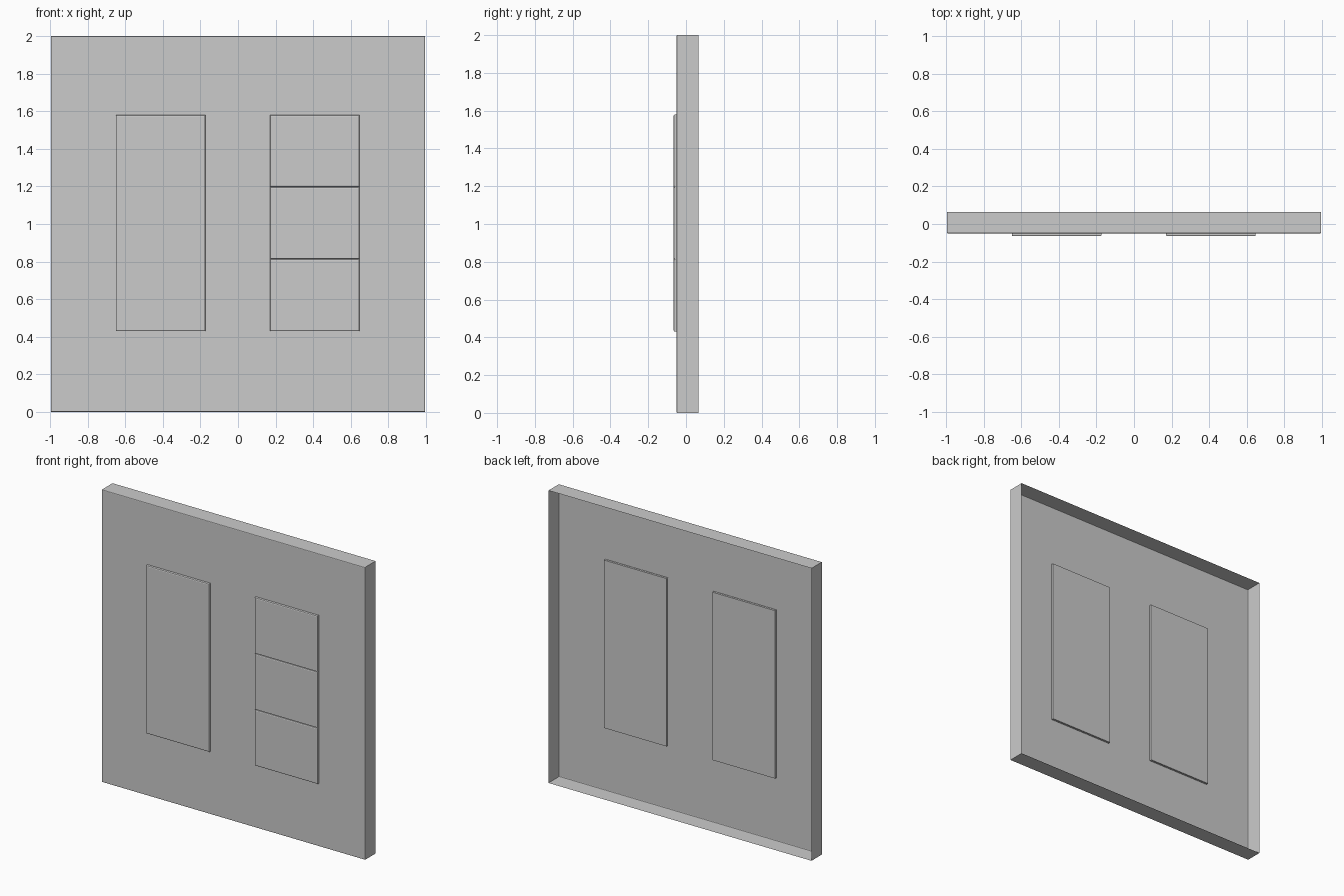
import bpy, bmesh
from mathutils import Vector

if "Cube" in bpy.data.objects:
    bpy.data.objects.remove(bpy.data.objects["Cube"])

FRONT, BACK = -0.05, 0.065      # plate front face and open rear rim
PROUD, REAR = -0.065, -0.036    # button front face and rear of button body


def finish(name, bm):
    mesh = bpy.data.meshes.new(name)
    bm.to_mesh(mesh)
    bm.free()
    obj = bpy.data.objects.new(name, mesh)
    bpy.context.scene.collection.objects.link(obj)
    return obj


def box(bm, x0, x1, y0, y1, z0, z1):
    verts = bmesh.ops.create_cube(bm, size=1)["verts"]
    for v in verts:
        v.co = Vector(((x0 + x1) / 2 + v.co.x * (x1 - x0),
                       (y0 + y1) / 2 + v.co.y * (y1 - y0),
                       (z0 + z1) / 2 + v.co.z * (z1 - z0)))
    return verts


def bevel_front(bm, y, width, segments):
    edges = [e for e in bm.edges if all(abs(v.co.y - y) < 1e-5 for v in e.verts)]
    bmesh.ops.bevel(bm, geom=edges, offset=width, segments=segments,
                    profile=0.5, affect='EDGES')


# Thin wall plate: a shallow tray, open at the back
bm = bmesh.new()
box(bm, -0.995, 0.995, FRONT, BACK, 0, 2)
rear = [f for f in bm.faces if f.calc_center_median().y > BACK - 1e-4]
bmesh.ops.delete(bm, geom=rear, context='FACES_ONLY')
bevel_front(bm, FRONT, 0.005, 2)
finish("wall_plate", bm)


def button(name, x0, x1, z0, z1):
    bm = bmesh.new()
    box(bm, x0, x1, PROUD, FRONT + 0.004, z0, z1)
    bevel_front(bm, PROUD, 0.007, 2)
    return finish(name, bm)


def body(name, x0, x1):
    bm = bmesh.new()
    box(bm, x0 + 0.001, x1 - 0.001, FRONT - 0.002, REAR, 0.431, 1.579)
    return finish(name, bm)


# Large single rocker on the left
body("rocker_body", -0.65, -0.173)
button("rocker_paddle", -0.65, -0.173, 0.43, 1.58)

# Stack of three buttons on the right
body("button_stack_body", 0.17, 0.647)
step = (1.58 - 0.43) / 3
for i, name in enumerate(("lower", "middle", "upper")):
    z = 0.43 + i * step
    button(name + "_button", 0.17, 0.647, z, z + step)
